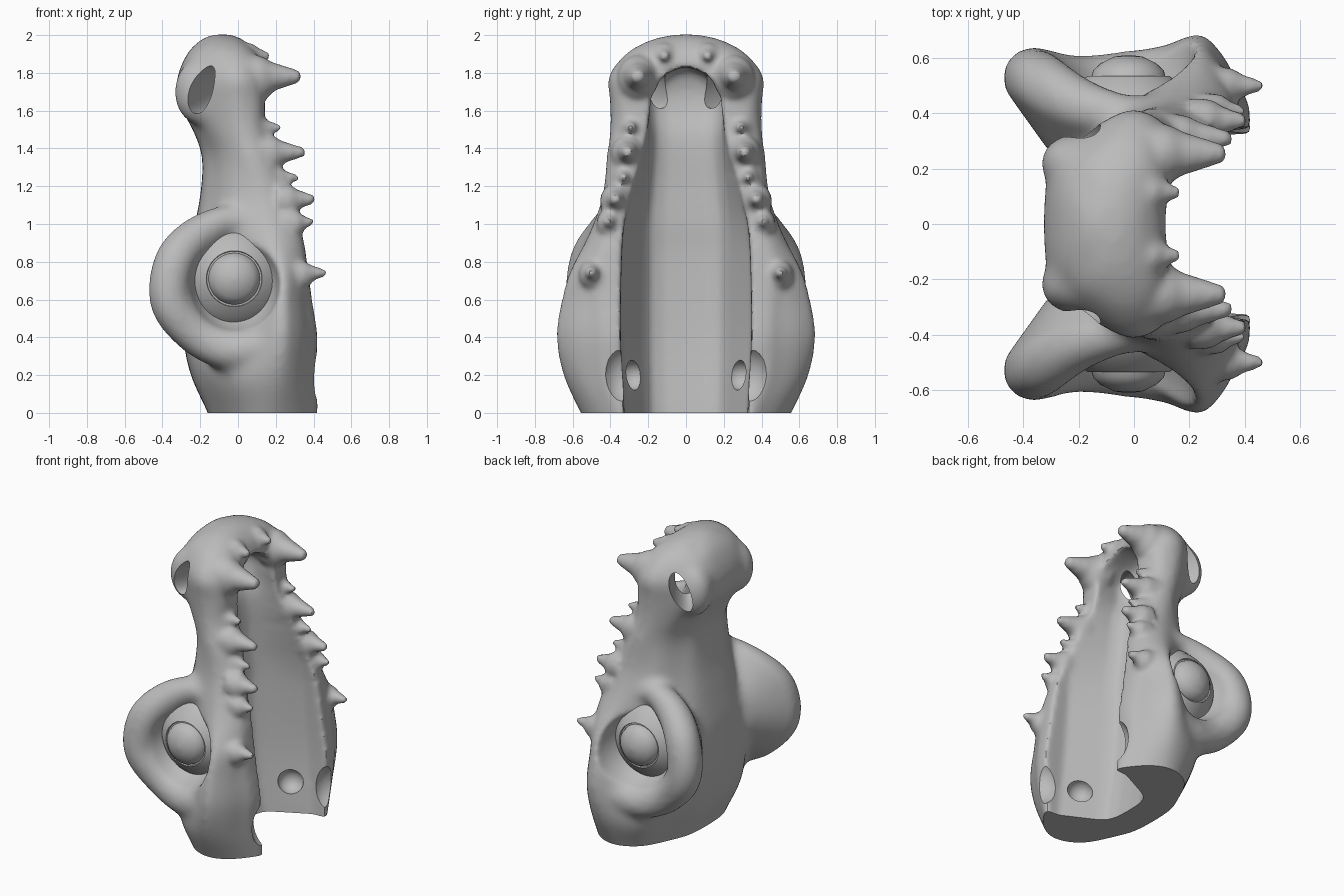
import bpy, bmesh, math
from mathutils import Vector, Matrix

cube = bpy.data.objects.get("Cube")
if cube:
    bpy.data.objects.remove(cube, do_unlink=True)

grey = bpy.data.materials.new("plain grey")
grey.use_nodes = True
COLOUR = (0.5, 0.5, 0.5, 1)
grey.diffuse_color = COLOUR
grey.node_tree.nodes["Principled BSDF"].inputs["Base Color"].default_value = COLOUR


def spline(pts, n, closed=False):
    """Smooth curve through tuples of any length."""
    pts = [Vector(p) for p in pts]
    m, out = len(pts), []
    for i in range(m if closed else m - 1):
        if closed:
            a, b, c, d = (pts[(i + k) % m] for k in (-1, 0, 1, 2))
        else:
            a, b, c, d = (pts[min(max(i + k, 0), m - 1)] for k in (-1, 0, 1, 2))
        for k in range(n):
            t = k / n
            out.append(b + (c - a) * (t / 2) + (a * 2 - b * 5 + c * 4 - d) * (t * t / 2)
                       + (b * 3 - a - c * 3 + d) * (t ** 3 / 2))
    return out if closed else out + [pts[-1]]


def loft(bm, rings):
    rows = [[bm.verts.new(p) for p in ring] for ring in rings]
    n = len(rows[0])
    for r, s in zip(rows, rows[1:]):
        for i in range(n):
            j = (i + 1) % n
            bm.faces.new((r[i], r[j], s[j], s[i]))
    bm.faces.new(rows[0][::-1])
    bm.faces.new(rows[-1])


def ball(bm, centre, radii, rot=Matrix(), detail=3):
    bmesh.ops.create_icosphere(bm, subdivisions=detail, radius=1,
                               matrix=Matrix.Translation(centre) @ rot @ Matrix.Diagonal((*radii, 1)))


def make(name, bm):
    bmesh.ops.recalc_face_normals(bm, faces=bm.faces)
    me = bpy.data.meshes.new(name)
    bm.to_mesh(me)
    bm.free()
    me.materials.append(grey)
    ob = bpy.data.objects.new(name, me)
    bpy.context.collection.objects.link(ob)
    return ob


def fuse(ob, iterations):
    mod = ob.modifiers.new("fuse", 'REMESH')
    mod.mode = 'VOXEL'
    mod.voxel_size = .016
    mod = ob.modifiers.new("soften", 'SMOOTH')
    mod.factor = .5
    mod.iterations = iterations


def carve(ob, cutters):
    """Add the cuts, bake all modifiers and drop the cutters."""
    for cutter in cutters:
        cutter.hide_render = True
        mod = ob.modifiers.new(cutter.name, 'BOOLEAN')
        mod.operation = 'DIFFERENCE'
        mod.solver = 'EXACT'
        mod.object = cutter
    graph = bpy.context.evaluated_depsgraph_get()
    done = bpy.data.meshes.new_from_object(ob.evaluated_get(graph))
    ob.modifiers.clear()
    ob.data = done
    for cutter in cutters:
        bpy.data.objects.remove(cutter, do_unlink=True)


def mirrored(half):
    """Close a half outline that starts and ends on y = 0."""
    return half + [(x, -y) for x, y in half[-2:0:-1]]


# Skull: z, back x, back width, mid width, widest x, widest, rim x, rim width
SKULL = [
    (-.12, -.12, .26, .43, .14, .5, .42, .35),
    (0, -.16, .28, .48, .15, .56, .43, .37),
    (.2, -.25, .3, .56, .18, .65, .41, .45),
    (.4, -.29, .3, .5, .2, .685, .42, .46),
    (.6, -.29, .3, .42, .2, .655, .39, .47),
    (.75, -.28, .28, .4, .2, .61, .37, .49),
    (.95, -.24, .26, .42, .15, .51, .34, .43),
    (1.15, -.2, .24, .38, .1, .44, .27, .38),
    (1.35, -.19, .22, .34, .05, .42, .21, .35),
    (1.5, -.24, .23, .33, 0, .4, .15, .34),
    (1.65, -.32, .23, .32, -.03, .4, .14, .34),
    (1.78, -.32, .25, .33, -.03, .41, .13, .34),
    (1.9, -.27, .22, .27, -.05, .32, .1, .25),
    (1.965, -.21, .14, .19, -.07, .21, .04, .16),
    (1.995, -.16, .08, .1, -.08, .11, -.01, .08),
    (2.005, -.12, .03, .04, -.08, .04, -.05, .03),
]
bm = bmesh.new()
rings = []
for z, xb, wt, wm, xm, w, xf, wf in spline(SKULL, 4):
    half = [(xb, 0), (xb + .01, wt * .6), (xb + .05, wt), ((xb + xm) / 2, wm), (xm, w),
            ((xm + xf) / 2, w * .7 + wf * .3 + .01), (xf - .03, wf + .02), (xf, wf - .06), (xf, 0)]
    rings.append([(p.x, p.y, z) for p in spline(mirrored(half), 4, True)])
loft(bm, rings)

# Eye rims (x, y, z, radius), thickened back to the skull
RIM = [(0, .39, 1.02, .08), (-.2, .43, .95, .105), (-.335, .51, .8, .115),
       (-.355, .53, .58, .115), (-.2, .5, .4, .115), (0, .52, .33, .115),
       (.17, .55, .4, .1), (.27, .51, .62, .08), (.19, .43, .87, .08)]
for side in (1, -1):
    core = Vector((-.1, .16 * side, .68))
    for x, y, z, r in spline(RIM, 6, True):
        for t in (0, .17, .34, .5):
            ball(bm, Vector((x, y * side, z)).lerp(core, t), (r, r, r), detail=2)
    ball(bm, (-.2, .22 * side, 1.7), (.14, .11, .18))
head = make("upper_jaw", bm)
fuse(head, 22)

# Mouth cavity: z, floor x, floor half width, opening half width
MOUTH = [(-.2, .06, .22, .32), (0, .04, .22, .325), (.4, -.02, .23, .345), (.8, -.05, .23, .34),
         (1.0, -.05, .23, .325), (1.2, -.06, .21, .28), (1.45, -.07, .19, .225), (1.6, -.12, .2, .185),
         (1.7, -.13, .2, .17), (1.78, -.11, .13, .11), (1.815, -.08, .06, .06), (1.83, -.05, .01, .015)]
bm = bmesh.new()
rings = []
for z, xf, wf, wo in spline(MOUTH, 5):
    half = [(xf, 0), (xf + .005, wf * .5), (xf + .03, wf * .82), (xf + .09, wf),
            (xf + .3, wo), (.9, wo), (.9, 0)]
    rings.append([(x, y, z) for x, y in mirrored(half)])
loft(bm, rings)
mouth = make("mouth_cutter", bm)

# Eye sockets
bm = bmesh.new()
for side in (1, -1):
    ball(bm, (-.025, .69 * side, .69), (.25, .35, .275), detail=4)
carve(head, (mouth, make("socket_cutter", bm)))

# Teeth: base x, y, z, tip x, base radius
TEETH = [(.33, .5, .73, .47, .062), (.29, .41, 1.0, .4, .058), (.25, .375, 1.12, .41, .073),
         (.2, .33, 1.235, .32, .055), (.16, .31, 1.37, .355, .08), (.11, .29, 1.5, .23, .056),
         (.09, .255, 1.77, .335, .1), (.05, .115, 1.88, .17, .065)]
bm = bmesh.new()
bm.from_mesh(head.data)
for side in (1, -1):
    for x, y, z, tip, r in TEETH:
        ball(bm, (x, y * side, z), (r * 1.2, r * 1.1, r * 1.25))
        length = tip - x + .04
        bmesh.ops.create_cone(bm, cap_ends=True, segments=20, radius1=r * 1.2, radius2=r * .3,
                              depth=length,
                              matrix=Matrix.Translation((tip - length / 2, y * side, z + .01))
                              @ Matrix.Rotation(math.pi / 2, 4, 'Y'))
bm.to_mesh(head.data)
bm.free()
fuse(head, 8)

# Nostrils and jaw hinge pits
bm = bmesh.new()
for side in (1, -1):
    turn = Matrix.Rotation(math.radians(30 * side), 4, 'Z') @ Matrix.Rotation(math.radians(22), 4, 'Y')
    ball(bm, (-.17, .29 * side, 1.71), (.062, .27, .135), turn, 4)
    ball(bm, (.2, .28 * side, .2), (.08, .08, .08))
    ball(bm, (.48, .33 * side, .2), (.13, .12, .16))
pits = make("pit_cutter", bm)

# Flat neck cut
bm = bmesh.new()
bmesh.ops.create_cube(bm, size=2, matrix=Matrix.Translation((0, 0, -1)))
carve(head, (pits, make("base_cutter", bm)))

# Eyes: lathed ball with a grooved, domed iris (radius, y)
EYE = [(.001, .612), (.05, .606), (.1, .582), (.128, .555), (.136, .525), (.145, .525),
       (.148, .535), (.2, .5), (.24, .455), (.27, .41), (.28, .37), (.001, .34)]
parts = [head]
for side, label in ((1, "back"), (-1, "front")):
    bm = bmesh.new()
    loft(bm, [[(r * math.cos(a * math.tau / 48) - .02, y * side, r * math.sin(a * math.tau / 48) + .71)
               for a in range(48)] for r, y in EYE])
    parts.append(make(label + "_eye", bm))

# Smooth shading with crisp cut edges
bpy.ops.object.select_all(action='DESELECT')
for ob in parts:
    ob.select_set(True)
bpy.context.view_layer.objects.active = head
bpy.ops.object.shade_smooth_by_angle(angle=math.radians(40))
